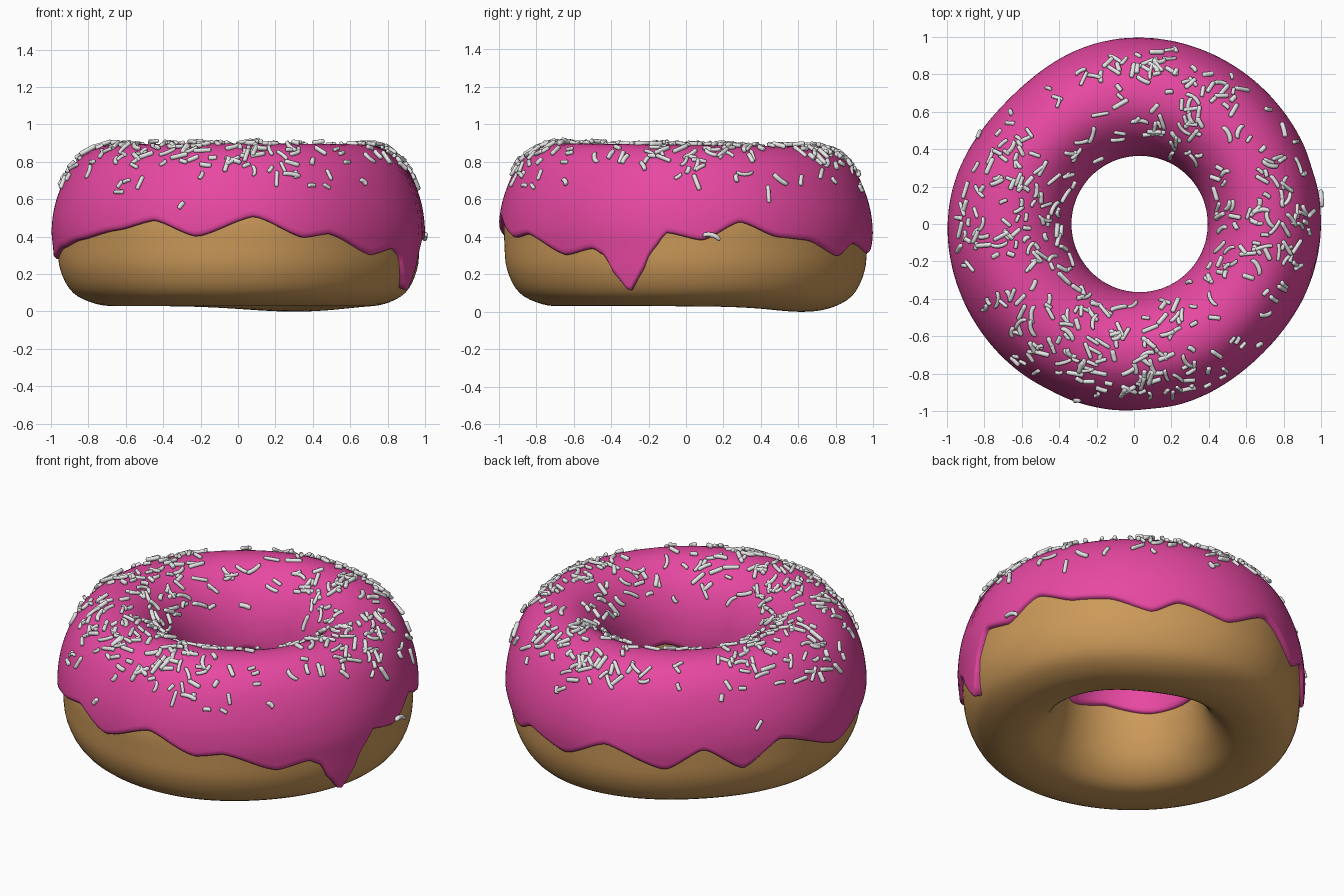
import bpy, bmesh, math, random
from mathutils import Vector

if "Cube" in bpy.data.objects:
    bpy.data.objects.remove(bpy.data.objects["Cube"])

random.seed(7)
SEG = 240
CORE = Vector((0.68, 0.45))          # middle of the ring's cross-section


def material(name, rgb):
    m = bpy.data.materials.new(name)
    m.diffuse_color = (*rgb, 1)
    m.use_nodes = True
    m.node_tree.nodes["Principled BSDF"].inputs["Base Color"].default_value = m.diffuse_color
    return m


def bump(deg, centre, width):
    d = (deg - centre + 180) % 360 - 180
    return math.exp(-(d / width) ** 2)


def place(deg, r, z):
    """Cross-section point turned about z, with hand-made unevenness."""
    outer = min(max((r - 0.37) / 0.63, 0), 1)
    r *= 1 - outer * (0.055 * bump(deg, 135, 28) + 0.025 * bump(deg, -45, 25))
    low = min(max((0.3 - z) / 0.25, 0), 1)
    z -= 0.03 * low * bump(deg, 65, 32)
    a = math.radians(deg)
    y = r * math.sin(a)
    return Vector((r * math.cos(a) + 0.03 * (1 - outer), y, z - 0.013 * y * z))


def spline(pts, closed, n=10):
    """Catmull-Rom curve through profile points."""
    pts = [Vector(p) for p in pts]
    c, out = len(pts), []
    for i in range(c if closed else c - 1):
        get = lambda k: pts[k % c] if closed else pts[min(max(k, 0), c - 1)]
        a, b, d, e = (get(i + k) for k in (-1, 0, 1, 2))
        for s in range(n):
            t = s / n
            out.append(0.5 * (2 * b + (d - a) * t + (2 * a - 5 * b + 4 * d - e) * t * t
                              + (3 * b - a - 3 * d + e) * t ** 3))
    return out if closed else out + [pts[-1]]


def keyed(keys, deg):
    """Smooth wave through (angle, value) keys around the ring."""
    k = [(keys[-1][0] - 360, keys[-1][1])] + keys + [(keys[0][0] + 360, keys[0][1])]
    for (a, va), (b, vb) in zip(k, k[1:]):
        if a <= deg <= b:
            t = (deg - a) / (b - a)
            t = 0.5 * t + 0.5 * t * t * (3 - 2 * t)
            return va + (vb - va) * t


def finish(bm, name, mat):
    bmesh.ops.recalc_face_normals(bm, faces=bm.faces)
    me = bpy.data.meshes.new(name)
    bm.to_mesh(me)
    bm.free()
    me.materials.append(mat)
    for p in me.polygons:
        p.use_smooth = True
    ob = bpy.data.objects.new(name, me)
    bpy.context.collection.objects.link(ob)
    return ob


def ring_mesh(section, name, mat):
    """Closed ring from section(deg) -> list of (r, z)."""
    bm = bmesh.new()
    rows = []
    for i in range(SEG):
        deg = -180 + 360 * i / SEG
        rows.append([bm.verts.new(place(deg, p[0], p[1])) for p in section(deg)])
    n = len(rows[0])
    for i in range(SEG):
        a, b = rows[i], rows[(i + 1) % SEG]
        for j in range(n):
            k = (j + 1) % n
            bm.faces.new((a[j], b[j], b[k], a[k]))
    return finish(bm, name, mat)


brown = material("baked_brown", (0.60, 0.32, 0.10))
pink = material("icing_pink", (0.80, 0.065, 0.36))
grey = material("sprinkle_white", (0.80, 0.80, 0.80))

# Dough ring
dough = spline([(0.97, 0.36), (0.955, 0.22), (0.89, 0.10), (0.77, 0.04), (0.65, 0.03),
                (0.54, 0.055), (0.45, 0.15), (0.40, 0.30), (0.39, 0.45), (0.43, 0.66),
                (0.53, 0.80), (0.68, 0.85), (0.82, 0.80), (0.92, 0.66), (0.968, 0.50)], True, 4)
ring_mesh(lambda deg: dough, "dough", brown)

# Icing: wavy lower edge outside (with one long drip) and inside
edge_out = [(-162, .34), (-149, .38), (-131, .43), (-117, .48), (-103, .395), (-85, .50),
            (-69, .39), (-60, .41), (-42, .30), (-31, .335), (-27, .30), (-23, .19), (-18.5, .10),
            (-14.5, .20), (-11, .32), (-6, .42), (5, .38), (17, .48), (30, .40), (41, .385),
            (56, .30), (65, .37), (82, .315), (98, .44), (118, .31), (131, .43), (145, .29),
            (158, .44), (184, .28)]
edge_in = [(-150, .40), (-110, .45), (-75, .39), (-40, .46), (0, .40), (40, .45),
           (85, .39), (120, .45), (165, .39)]
coat = spline([(0.93, 0.04), (0.955, 0.10), (0.98, 0.20), (0.992, 0.33), (1.0, 0.45), (0.975, 0.60),
               (0.905, 0.76), (0.80, 0.86), (0.68, 0.89), (0.57, 0.865), (0.465, 0.78),
               (0.395, 0.65), (0.365, 0.50), (0.372, 0.38), (0.385, 0.28)], False, 12)
TOP = max(range(len(coat)), key=lambda i: coat[i].y)


def at(u):
    i = min(int(u), len(coat) - 2)
    return coat[i].lerp(coat[i + 1], u - i)


def find(z, outside):
    """Profile position where the coat crosses height z."""
    for i in (range(TOP) if outside else range(TOP, len(coat) - 1)):
        a, b = coat[i].y, coat[i + 1].y
        if (a <= z <= b) or (b <= z <= a):
            return i + (z - a) / (b - a)


def inward(p, d):
    # toward the tube's centre line, mostly horizontally
    q = Vector((CORE.x, max(p.y, 0.2))) - p
    return p + q.normalized() * d


def icing_section(deg):
    e = keyed(edge_out, deg if deg >= -162 else deg + 360)
    u0 = find(e, True)
    u1 = find(keyed(edge_in, deg if deg >= -150 else deg + 360), False)
    pts = [at(u0 + (u1 - u0) * i / 36) for i in range(37)]
    head, tail = pts[0], pts[-1]
    lip = [inward(head, 0.09), inward(head, 0.012)]
    body = [at(u0 + 1.2)] + pts[1:-1]
    body.append(at(u1 - 0.8))
    if body[1].y < body[0].y:
        body[0], body[1] = body[1], body[0]
    return lip + body + [inward(tail, 0.01), inward(tail, 0.06)]


ring_mesh(icing_section, "icing", pink)


# Sprinkles: small bent capsules lying on the icing
def capsule(bm, pos, normal, along, length, radius, bend):
    side = normal.cross(along).normalized()
    rings = []
    for t, k in ((-1, .55), (-.88, 1), (-.4, 1), (.1, 1), (.5, 1), (.88, 1), (1, .55)):
        c = pos + along * (t * length / 2) + side * (bend * length * t * t)
        rings.append([bm.verts.new(c + (side * math.cos(a) + normal * math.sin(a)) * radius * k)
                      for a in (math.tau * i / 8 for i in range(8))])
    for a, b in zip(rings, rings[1:]):
        for i in range(8):
            bm.faces.new((a[i], a[i - 1], b[i - 1], b[i]))
    bm.faces.new(rings[0])
    bm.faces.new(rings[-1][::-1])


def drop(bm, deg, u):
    p = place(deg, *at(u))
    du = (place(deg, *at(u + 0.3)) - p).normalized()
    dv = (place(deg + 0.5, *at(u)) - p).normalized()
    normal = dv.cross(du).normalized()
    if normal.dot(p - place(deg, *CORE)) < 0:
        normal.negate()
    a = random.uniform(0, math.tau)
    along = du * math.cos(a) + dv * math.sin(a) + normal * random.uniform(-.12, .12)
    along.normalize()
    normal = (normal - along * normal.dot(along)).normalized()
    capsule(bm, p + normal * random.uniform(0.002, 0.014), normal, along,
            random.choice((.045, .065, .08, .095)), random.uniform(.010, .0135),
            random.choice((0, 0, .06, -.14)))


bm = bmesh.new()
count = 0
u_low, u_high = find(0.66, True), find(0.62, False)
while count < 430:
    deg, u = random.uniform(-180, 180), random.uniform(u_low, u_high)
    p = at(u)
    spread = 0.22 + sum(bump(deg, c, w) for c, w in ((80, 26), (172, 30), (0, 26), (-118, 26), (-75, 18)))
    thin = min(1, max(0.06, (p.y - 0.62) / 0.2))
    if random.random() < spread * thin * p.x:
        drop(bm, deg, u)
        count += 1
# a few strays low on the outside
for deg, z in ((-108, .56), (-131, .63), (8, .41), (-60, .66), (27, .63), (150, .55)):
    drop(bm, deg, find(z, True))
finish(bm, "sprinkles", grey)
